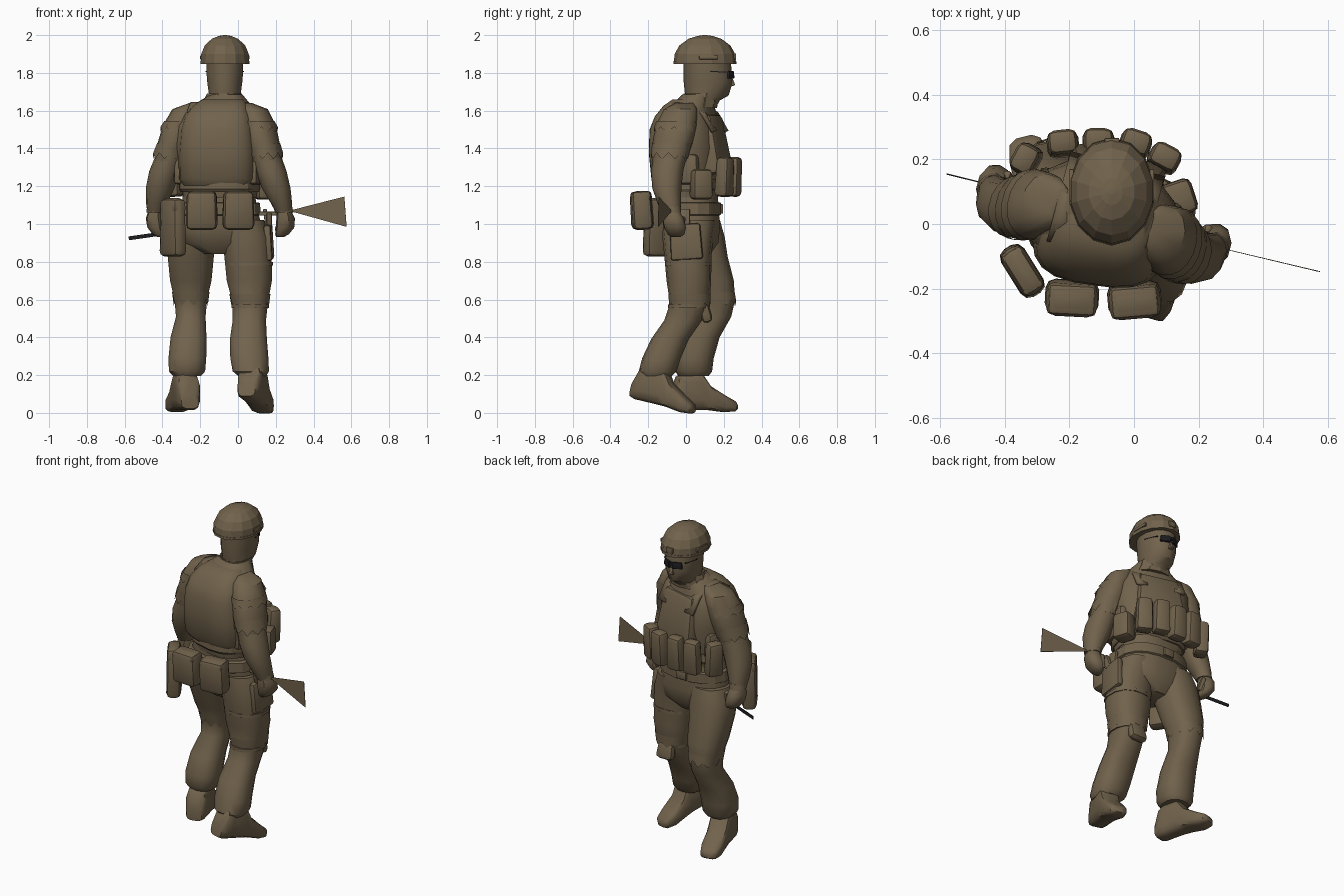
import bpy, bmesh, math
from mathutils import Matrix, Vector


def material(name, rgb):
    m = bpy.data.materials.new(name)
    m.diffuse_color = (*rgb, 1)
    return m


BROWN = material("khaki_brown", (0.165, 0.123, 0.072))
BLACK = material("black", (0.012, 0.012, 0.014))
I = Matrix.Identity(4)
rad = math.radians
# upper body is twisted about the hips
T = Matrix.Translation((-0.1, 0, 0)) @ Matrix.Rotation(rad(-15), 4, 'Z')
VEST = Matrix.Translation((-0.1, 0, 0)) @ Matrix.Rotation(rad(-8), 4, 'Z')


def finish(name, bm, mat=BROWN, m=I, angle=35):
    bmesh.ops.transform(bm, matrix=m, verts=bm.verts)
    bmesh.ops.recalc_face_normals(bm, faces=bm.faces)
    me = bpy.data.meshes.new(name)
    bm.to_mesh(me)
    bm.free()
    me.materials.append(mat)
    for p in me.polygons:
        p.use_smooth = angle > 0
    if angle > 0:
        me.set_sharp_from_angle(angle=rad(angle))
    ob = bpy.data.objects.new(name, me)
    bpy.context.collection.objects.link(ob)
    return ob


def loft(name, rings, n=12, power=2.0, m=I, mat=BROWN, angle=40, cap=True, zig=0):
    """Skin of stacked ellipses (x, y, z, rx, ry); zig makes the last ring jagged."""
    bm = bmesh.new()
    loops = []
    for k, (x, y, z, rx, ry) in enumerate(rings):
        loop = []
        for i in range(n):
            a = 2 * math.pi * (i + 0.5) / n
            c, s = math.cos(a), math.sin(a)
            dz = zig * (-1) ** i if k == len(rings) - 1 else 0
            loop.append(bm.verts.new((
                x + rx * math.copysign(abs(c) ** (2 / power), c),
                y + ry * math.copysign(abs(s) ** (2 / power), s), z + dz)))
        loops.append(loop)
    for a, b in zip(loops, loops[1:]):
        for i in range(n):
            bm.faces.new((a[i], a[(i + 1) % n], b[(i + 1) % n], b[i]))
    if cap:
        bm.faces.new(loops[0])
        bm.faces.new(loops[-1])
    return finish(name, bm, mat, m, angle)


def block(name, loc, size, rot=(0, 0, 0), taper=1.0, bevel=0.015, m=I, mat=BROWN):
    """Bevelled box, top scaled by taper; rot in degrees."""
    bm = bmesh.new()
    bmesh.ops.create_cube(bm, size=1)
    for v in bm.verts:
        t = taper if v.co.z > 0 else 1
        v.co = Vector((v.co.x * size[0] * t, v.co.y * size[1] * t, v.co.z * size[2]))
    if bevel:
        bmesh.ops.bevel(bm, geom=bm.edges[:], offset=bevel, segments=2,
                        profile=0.5, affect='EDGES')
    r = Matrix.Rotation(rad(rot[2]), 4, 'Z') @ Matrix.Rotation(rad(rot[1]), 4, 'Y') \
        @ Matrix.Rotation(rad(rot[0]), 4, 'X')
    return finish(name, bm, mat, m @ Matrix.Translation(loc) @ r)


def strap(name, x, path, width, m=T):
    """Webbing strip following (y, z) points."""
    bm = bmesh.new()
    rows = [[bm.verts.new((x + d * width / 2, y, z)) for d in (-1, 1)] for y, z in path]
    for a, b in zip(rows, rows[1:]):
        bm.faces.new((a[0], a[1], b[1], b[0]))
    mod = finish(name, bm, m=m).modifiers.new("thickness", 'SOLIDIFY')
    mod.thickness, mod.offset = 0.018, 0


# torso, vest plates and collar
loft("torso", [(0, .01, 1.14, .195, .145), (0, .01, 1.25, .21, .165), (0, .01, 1.40, .235, .18),
               (0, .01, 1.52, .235, .165), (0, .02, 1.59, .20, .13), (.01, .045, 1.64, .14, .10),
               (.02, .07, 1.685, .085, .08)], 16, 2.5, T)
loft("back_plate", [(0, -.03, 1.205, .185, .125), (0, -.03, 1.24, .207, .148), (0, -.03, 1.38, .207, .162),
                    (0, -.03, 1.50, .197, .158), (.002, -.025, 1.57, .18, .135),
                    (.01, -.01, 1.625, .148, .105), (.02, .01, 1.66, .11, .075)], 20, 3, VEST, angle=45)
block("chest_plate", (0, .15, 1.42), (.31, .11, .32), (9, 0, 0), .80, .03, T)
loft("collar", [(-.075, .07, 1.615, .125, .095), (-.075, .075, 1.65, .108, .097),
                (-.07, .08, 1.69, .095, .093), (-.07, .08, 1.68, .08, .08)], 11, angle=25)
for s in (-1, 1):
    strap("shoulder_strap", s * .118,
          [(-.09, 1.59), (-.02, 1.638), (.06, 1.632), (.13, 1.585), (.185, 1.49)], .065)
    block("vest_side", (s * .20, .02, 1.29), (.06, .21, .16), (0, 0, 0), .95, .02, T)

# head, face and helmet
loft("head", [(-.07, .085, 1.62, .08, .075), (-.07, .09, 1.655, .083, .09),
              (-.07, .11, 1.68, .085, .115), (-.07, .118, 1.75, .095, .13),
              (-.07, .115, 1.81, .10, .127), (-.07, .11, 1.88, .10, .125)], 14, 2.1)
block("nose", (-.07, .24, 1.755), (.03, .032, .05), (12, 0, 0), .5, .006)
loft("helmet", [(-.069, .10, 1.85, .132, .165), (-.069, .10, 1.90, .129, .160),
                (-.069, .10, 1.945, .110, .135), (-.069, .10, 1.98, .072, .088),
                (-.069, .10, 1.995, .035, .042), (-.069, .10, 2.0, .008, .01)], 14, angle=0)
loft("helmet_rim", [(-.069, .10, 1.848, .134, .167), (-.069, .10, 1.862, .134, .166)], 14, angle=0)
block("helmet_mount", (-.068, .257, 1.885), (.045, .018, .035), bevel=.004)
for s in (-1, 1):
    block("helmet_rail", (-.069 + s * .124, .12, 1.882), (.014, .10, .02), bevel=.003)
    block("lens", (-.07 + s * .034, .237, 1.79), (.064, .018, .042), (0, 0, -s * 27), .85, .007, mat=BLACK)
    block("glasses_arm", (-.07 + s * .085, .17, 1.806), (.009, .085, .005), (-3, 0, s * 18), 1, 0, mat=BLACK)
block("glasses_bridge", (-.07, .246, 1.797), (.03, .014, .018), bevel=0, mat=BLACK)

# arms with torn sleeve hems, gloves
for s in (-1, 1):
    M = T @ Matrix.Scale(s, 4, (1, 0, 0))
    loft("upper_arm", [(.14, .03, 1.64, .03, .05), (.185, .02, 1.608, .072, .088),
                       (.22, .005, 1.52, .085, .11), (.247, -.01, 1.42, .084, .106),
                       (.27, -.02, 1.33, .077, .088)], 12, 2.2, M)
    loft("forearm", [(.262, -.015, 1.37, .074, .088), (.292, -.025, 1.28, .08, .085),
                     (.318, -.02, 1.19, .075, .076), (.342, 0, 1.11, .055, .062),
                     (.352, .012, 1.06, .042, .048)], 12, 2.2, M)
    loft("sleeve_hem", [(.247, -.01, 1.43, .085, .107), (.268, -.02, 1.36, .085, .098)],
         18, 2.1, M, cap=False, zig=.017)
    loft("shoulder_patch", [(.214, .005, 1.545, .084, .108), (.23, 0, 1.50, .087, .112)],
         18, 2.1, M, cap=False, zig=.014)
    loft("glove_cuff", [(.345, .01, 1.095, .05, .054), (.353, .015, 1.06, .048, .053)], 10, 2, M)
    loft("hand", [(.353, .015, 1.07, .036, .042), (.358, .025, 1.03, .047, .058),
                  (.352, .035, .98, .046, .060), (.335, .035, .945, .034, .046),
                  (.325, .03, .93, .018, .025)], 10, 2.4, M)
    block("thumb", (.315, .06, 1.0), (.032, .035, .085), (-18, 12, 0), .8, .01, M)

# hips, belt
loft("hips", [(-.10, .02, 1.20, .19, .145), (-.10, .025, 1.10, .20, .15), (-.10, .03, .98, .232, .152),
              (-.10, .035, .90, .21, .138), (-.10, .04, .84, .09, .09)], 16, 2.4)
loft("belt", [(-.10, .02, 1.045, .215, .16), (-.10, .02, 1.05, .224, .168),
              (-.10, .02, 1.11, .22, .168), (-.10, .02, 1.115, .21, .16)], 16, 2.4, angle=25)
loft("vest_hem", [(0, .01, 1.17, .205, .16), (0, .01, 1.185, .213, .172),
                  (0, .01, 1.235, .212, .17)], 16, 2.5, T, angle=25)
block("buckle", (-.10, .187, 1.08), (.07, .02, .05), bevel=.005)

# legs and jagged knee hems
loft("left_leg", [(-.22, .05, 1.02, .12, .13), (-.24, .07, .93, .132, .135), (-.25, .095, .83, .125, .125),
                  (-.25, .135, .70, .112, .118), (-.25, .16, .60, .088, .10), (-.25, .145, .51, .08, .095),
                  (-.262, .08, .40, .097, .098), (-.268, .045, .29, .102, .102),
                  (-.27, .04, .22, .098, .098), (-.27, .04, .195, .075, .08)], 14, 2.4)
loft("right_leg", [(.02, .02, 1.02, .12, .14), (.04, .01, .93, .132, .135), (.053, .01, .83, .128, .125),
                   (.06, .015, .70, .122, .118), (.065, .02, .58, .095, .105), (.06, -.015, .49, .09, .10),
                   (.055, -.085, .39, .10, .10), (.06, -.13, .29, .103, .102),
                   (.068, -.15, .22, .098, .10), (.075, -.155, .195, .075, .08)], 14, 2.4)
loft("left_knee_hem", [(-.25, .15, .64, .10, .109), (-.25, .16, .585, .091, .105)],
     20, 2.35, cap=False, zig=.018)
loft("right_knee_hem", [(.063, .018, .63, .110, .113), (.065, .02, .57, .099, .109)],
     20, 2.35, cap=False, zig=.012)
block("knee_pad", (.065, .10, .545), (.12, .06, .14), (14, 0, 0), .85, .028)
loft("knee_pad_strap", [(.065, .01, .555, .102, .110), (.065, .01, .575, .102, .110)], 12, 2.2)
loft("thigh_strap", [(.058, .012, .78, .130, .127), (.058, .012, .80, .130, .127)], 12, 2.3)

# boots: lofted heel to toe, (forward, half width, bottom, top)
stations = [(-.118, .048, .03, .11), (-.088, .062, .02, .20), (-.05, .064, .02, .225), (.04, .064, .02, .225),
            (.09, .064, .02, .15), (.17, .064, .01, .10), (.225, .05, .015, .07), (.24, .025, .025, .05)]
rings = [(0, -(b + t) / 2, f, w, (t - b) / 2) for f, w, b, t in stations]
lay = Matrix.Rotation(rad(-90), 4, 'X')
for name, loc, yaw, pitch in (("left_boot", (-.282, .037, -.007), 14, 0),
                              ("right_boot", (.075, -.187, .032), -17, -13)):
    loft(name, rings, 12, 3.5, Matrix.Translation(loc) @ Matrix.Rotation(rad(yaw), 4, 'Z')
         @ Matrix.Rotation(rad(pitch), 4, 'X') @ lay)

# magazine pouches across the belly
for i, (x, y, yaw) in enumerate(((-.335, .20, 62), (-.22, .25, 6), (-.11, .255, -2),
                                 (.005, .25, -18), (.095, .205, -28))):
    block("front_pouch", (x, y, 1.25), (.10, .082, .21), (-3, 0, yaw), .9, .023)
    out = Matrix.Rotation(rad(yaw), 4, 'Z') @ Vector((0, .006, 0))
    block("pouch_flap", (x + out.x, y + out.y, 1.325), (.09, .072, .05), (8, 0, yaw), .85, .018)
block("side_pouch", (.14, .08, 1.21), (.11, .10, .16), (0, 0, -72), .95, .022)

# bags on the belt
for x, y, yaw in ((-.192, -.23, -3), (.002, -.237, 5)):
    block("rear_pouch", (x, y, 1.072), (.168, .108, .205), (4, 0, yaw), .94, .03)
    block("rear_pouch_flap", (x, y - .004, 1.15), (.158, .102, .045), (4, 0, yaw), .92, .016)
block("hip_bag", (-.345, -.145, .982), (.175, .085, .31), (0, 0, -58), .9, .03)
block("hip_bag_flap", (-.345, -.145, 1.095), (.158, .078, .07), (0, 0, -58), .95, .018)

# thigh holster
block("holster", (.163, 0, .905), (.04, .17, .19), (4, -3, -4), .95, .014)
block("holster_hanger", (.15, -.01, 1.02), (.02, .06, .12), (0, -8, 0), 1, .005)
block("holster_grip", (.165, -.04, 1.02), (.03, .045, .09), (20, 0, 0), .9, .008)

# slung rifle: stock and barrel
bm = bmesh.new()
bm.faces.new([bm.verts.new(c) for c in ((.27, -.075, 1.07), (.575, -.147, .985), (.563, -.145, 1.145))])
mod = finish("rifle_stock", bm, angle=0).modifiers.new("thickness", 'SOLIDIFY')
mod.thickness, mod.offset = .002, 0
block("rifle_receiver", (.19, -.055, 1.055), (.17, .015, .02), (0, 0, -14), 1, .003)
block("rifle_barrel", (-.488, .132, .937), (.187, .004, .02), (0, -8, -14), 1, 0, mat=BLACK)
